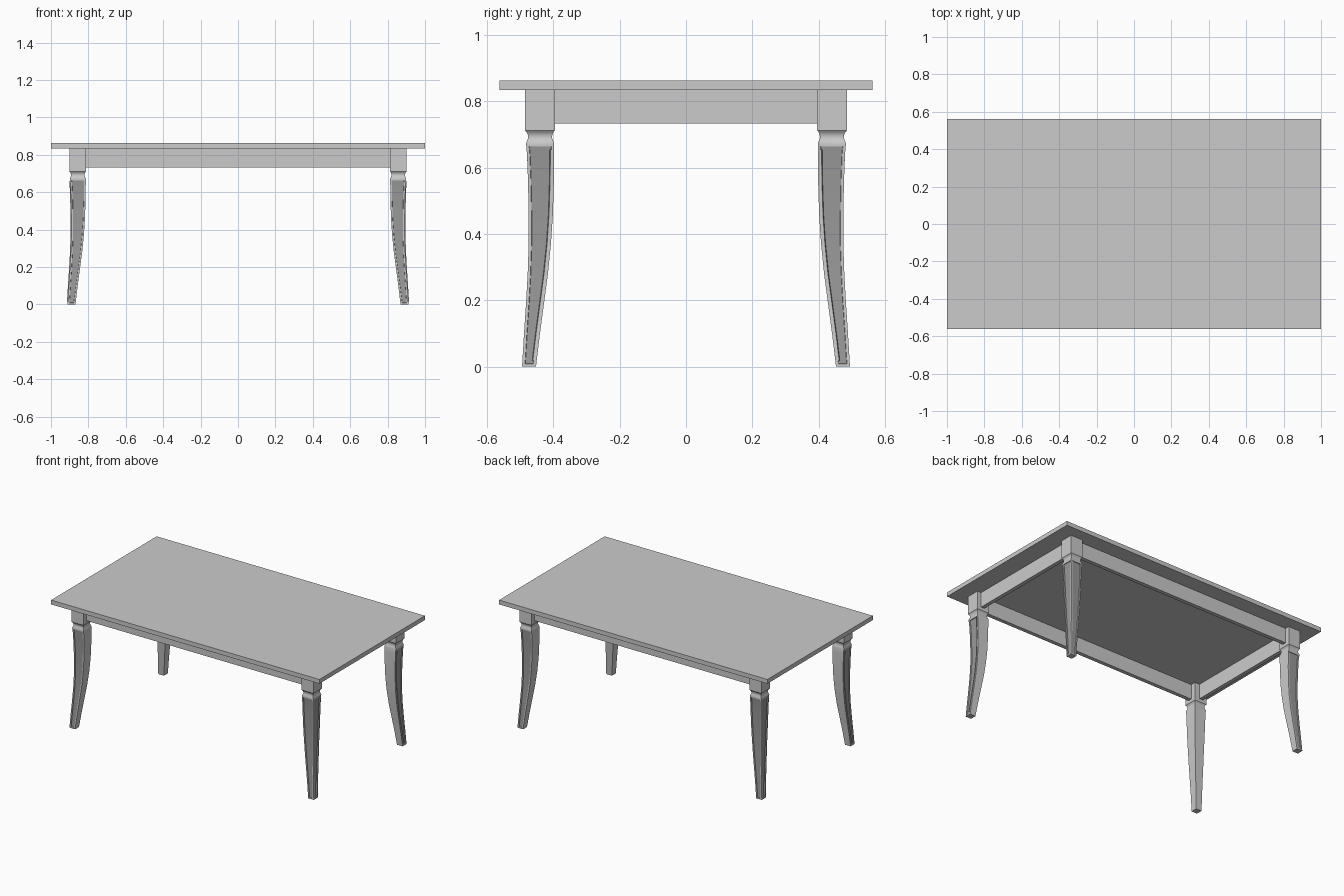
import bpy, bmesh, math
from mathutils import Vector

if "Cube" in bpy.data.objects:
    bpy.data.objects.remove(bpy.data.objects["Cube"])


def material(name, v):
    m = bpy.data.materials.new(name)
    m.diffuse_color = (v, v, v, 1)
    m.use_nodes = True
    m.node_tree.nodes["Principled BSDF"].inputs["Base Color"].default_value = m.diffuse_color
    return m


WOOD = material("light grey", 0.6)
PANEL = material("panel grey", 0.32)


def add_object(name, bm, mats):
    bmesh.ops.recalc_face_normals(bm, faces=bm.faces)
    me = bpy.data.meshes.new(name)
    bm.to_mesh(me)
    bm.free()
    for m in mats:
        me.materials.append(m)
    ob = bpy.data.objects.new(name, me)
    bpy.context.collection.objects.link(ob)
    return ob


def box(name, x0, x1, y0, y1, z0, z1):
    bm = bmesh.new()
    bmesh.ops.create_cube(bm, size=1)
    for v in bm.verts:
        v.co = Vector(((x0 + x1) / 2 + v.co.x * (x1 - x0),
                       (y0 + y1) / 2 + v.co.y * (y1 - y0),
                       (z0 + z1) / 2 + v.co.z * (z1 - z0)))
    return add_object(name, bm, [WOOD])


def mirror(ob, x, y):
    m = ob.modifiers.new("mirror", 'MIRROR')
    m.use_axis = (x, y, False)
    m.use_mirror_merge = False


# Table top
box("table_top", -1, 1, -0.562, 0.562, 0.833, 0.862)

# Aprons between the leg blocks
mirror(box("long_apron", -0.82, 0.82, 0.43, 0.456, 0.733, 0.833), False, True)
mirror(box("short_apron", 0.847, 0.873, -0.40, 0.40, 0.733, 0.833), True, False)

# Leg: square rings (height, outer offset, inner offset) about the block centre
CX, CY = 0.857, 0.440
RINGS = [(0.833, .045, -.045), (0.712, .045, -.045), (0.705, .039, -.039),
         (0.697, .036, -.037), (0.688, .036, -.037), (0.680, .039, -.040),
         (0.672, .042, -.043), (0.640, .039, -.043), (0.560, .036, -.042),
         (0.460, .034, -.039), (0.370, .034, -.033), (0.280, .037, -.024),
         (0.190, .042, -.012), (0.100, .048, .000), (0.0, .054, .012)]
bm = bmesh.new()
rings = []
for z, o, i in RINGS:
    rings.append([bm.verts.new((CX + a, CY + b, z))
                  for a, b in ((o, o), (i, o), (i, i), (o, i))])
for r, s in zip(rings, rings[1:]):
    for k in range(4):
        bm.faces.new((r[k], r[(k + 1) % 4], s[(k + 1) % 4], s[k]))
bm.faces.new(rings[0])
bm.faces.new(rings[-1])
bmesh.ops.recalc_face_normals(bm, faces=bm.faces)

# Recessed darker panels on the two outward sides of the leg
for axis in (Vector((1, 0, 0)), Vector((0, 1, 0))):
    bm.normal_update()
    faces = [f for f in bm.faces if f.normal.dot(axis) > 0.9
             and max(v.co.z for v in f.verts) < 0.673]
    bmesh.ops.inset_region(bm, faces=faces, thickness=0.0085, use_even_offset=True)
    bmesh.ops.inset_region(bm, faces=faces, thickness=0.001, depth=-0.004,
                           use_even_offset=True)
    for f in faces:
        f.material_index = 1
leg = add_object("table_leg", bm, [WOOD, PANEL])
bpy.ops.object.select_all(action='DESELECT')
leg.select_set(True)
bpy.context.view_layer.objects.active = leg
bpy.ops.object.shade_smooth_by_angle(angle=math.radians(30))
mirror(leg, True, True)
